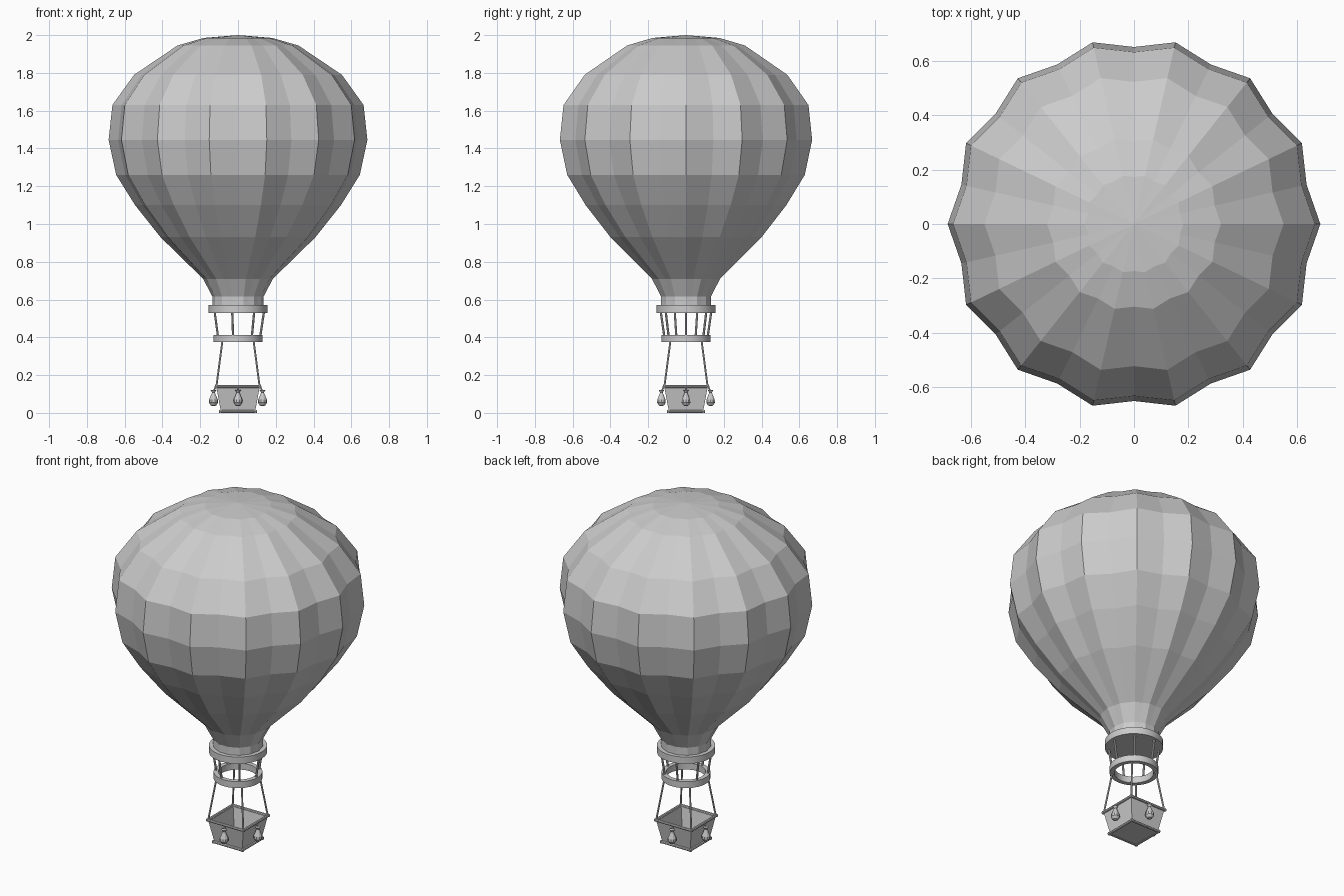
import bpy
import bmesh
from math import sin, cos, pi, radians
from mathutils import Vector, Matrix

cube = bpy.data.objects.get("Cube")
if cube:
    bpy.data.objects.remove(cube, do_unlink=True)

grey = bpy.data.materials.new("plain_grey")
grey.use_nodes = True
grey.diffuse_color = (0.6, 0.6, 0.6, 1)
grey.node_tree.nodes["Principled BSDF"].inputs["Base Color"].default_value = (0.6, 0.6, 0.6, 1)


def finish(bm, name, smooth=False):
    bmesh.ops.recalc_face_normals(bm, faces=bm.faces)
    mesh = bpy.data.meshes.new(name)
    bm.to_mesh(mesh)
    bm.free()
    mesh.materials.append(grey)
    obj = bpy.data.objects.new(name, mesh)
    bpy.context.collection.objects.link(obj)
    for p in mesh.polygons:
        p.use_smooth = False
    if smooth:
        bpy.context.view_layer.objects.active = obj
        obj.select_set(True)
        bpy.ops.object.shade_smooth_by_angle(angle=radians(35))
        obj.select_set(False)
    return obj


def lathe(bm, profile, sides, centre=(0, 0, 0), valley=None, loop=False):
    """Turn (radius, z) pairs round z; valley(z) scales every other spoke."""
    rings = []
    for r, z in profile:
        ring = []
        for i in range(1 if r == 0 else sides):
            a = 2 * pi * i / sides
            k = r * (valley(z) if valley and i % 2 else 1)
            ring.append(bm.verts.new(Vector(centre) + Vector((k * cos(a), k * sin(a), z))))
        rings.append(ring)
    pairs = list(zip(rings, rings[1:])) + ([(rings[-1], rings[0])] if loop else [])
    for low, high in pairs:
        for i in range(sides):
            j = (i + 1) % sides
            if len(low) == 1:
                bm.faces.new((low[0], high[j], high[i]))
            elif len(high) == 1:
                bm.faces.new((low[i], low[j], high[0]))
            else:
                bm.faces.new((low[i], low[j], high[j], high[i]))


def rod(bm, a, b, radius, sides=8):
    a, b = Vector(a), Vector(b)
    d = b - a
    turn = d.to_track_quat("Z", "Y").to_matrix().to_4x4()
    bmesh.ops.create_cone(bm, cap_ends=True, segments=sides, radius1=radius, radius2=radius,
                          depth=d.length, matrix=Matrix.Translation((a + b) / 2) @ turn)


def corners(half, z):
    return [Vector((x * half, y * half, z)) for x, y in ((-1, -1), (1, -1), (1, 1), (-1, 1))]


# Scalloped envelope with fourteen ridges
bm = bmesh.new()
lathe(bm, [(0.135, 0.56), (0.135, 0.615), (0.185, 0.71), (0.41, 0.93), (0.545, 1.10),
           (0.645, 1.26), (0.685, 1.445), (0.665, 1.63), (0.55, 1.79), (0.32, 1.945),
           (0.182, 1.985), (0, 2.0)], 28, valley=lambda z: 0.95 if z > 0.8 else 0.97)
finish(bm, "envelope")

# Closed collar under the envelope
bm = bmesh.new()
lathe(bm, [(0, 0.53), (0.156, 0.53), (0.156, 0.57), (0, 0.57)], 28)
finish(bm, "upper_collar", True)

# Open ring below the collar
bm = bmesh.new()
lathe(bm, [(0.105, 0.375), (0.131, 0.375), (0.131, 0.413), (0.105, 0.413)], 28, loop=True)
finish(bm, "lower_ring", True)

# Seven struts joining collar and ring
bm = bmesh.new()
for i in range(7):
    a = 2 * pi * i / 7
    spoke = Vector((cos(a), sin(a), 0))
    rod(bm, spoke * 0.117 + Vector((0, 0, 0.40)), spoke * 0.138 + Vector((0, 0, 0.54)), 0.006)
finish(bm, "ring_struts", True)

# Four ropes to the basket corners
bm = bmesh.new()
for top, low in zip(corners(0.082, 0.385), corners(0.115, 0.135)):
    rod(bm, low, top, 0.005)
finish(bm, "basket_ropes", True)

# Flared hollow basket
bm = bmesh.new()
levels = [[bm.verts.new(c) for c in corners(h, z)]
          for h, z in ((0.09, 0.004), (0.115, 0.138), (0.105, 0.138), (0.082, 0.016))]
for low, high in zip(levels, levels[1:]):
    for i in range(4):
        j = (i + 1) % 4
        bm.faces.new((low[i], low[j], high[j], high[i]))
bm.faces.new(levels[0])
bm.faces.new(levels[-1])
finish(bm, "basket")

# Round rails along the basket top and foot
for name, half, z, r in (("top_rail", 0.116, 0.139, 0.008), ("foot_rail", 0.093, 0.008, 0.008)):
    bm = bmesh.new()
    pts = corners(half, z)
    for i in range(4):
        along = (pts[(i + 1) % 4] - pts[i]).normalized() * 0.007
        rod(bm, pts[i] - along, pts[(i + 1) % 4] + along, r)
    finish(bm, name, True)

# Sandbag hanging on each side
bm = bmesh.new()
for i in range(4):
    x, y = cos(i * pi / 2), sin(i * pi / 2)
    lathe(bm, [(0, 0.035), (0.014, 0.039), (0.024, 0.054), (0.023, 0.07), (0.013, 0.094),
               (0.007, 0.108), (0.015, 0.12), (0, 0.122)], 10, (x * 0.13, y * 0.13, 0))
    rod(bm, (x * 0.13, y * 0.13, 0.115), (x * 0.118, y * 0.118, 0.138), 0.004, 6)
finish(bm, "sandbags")
